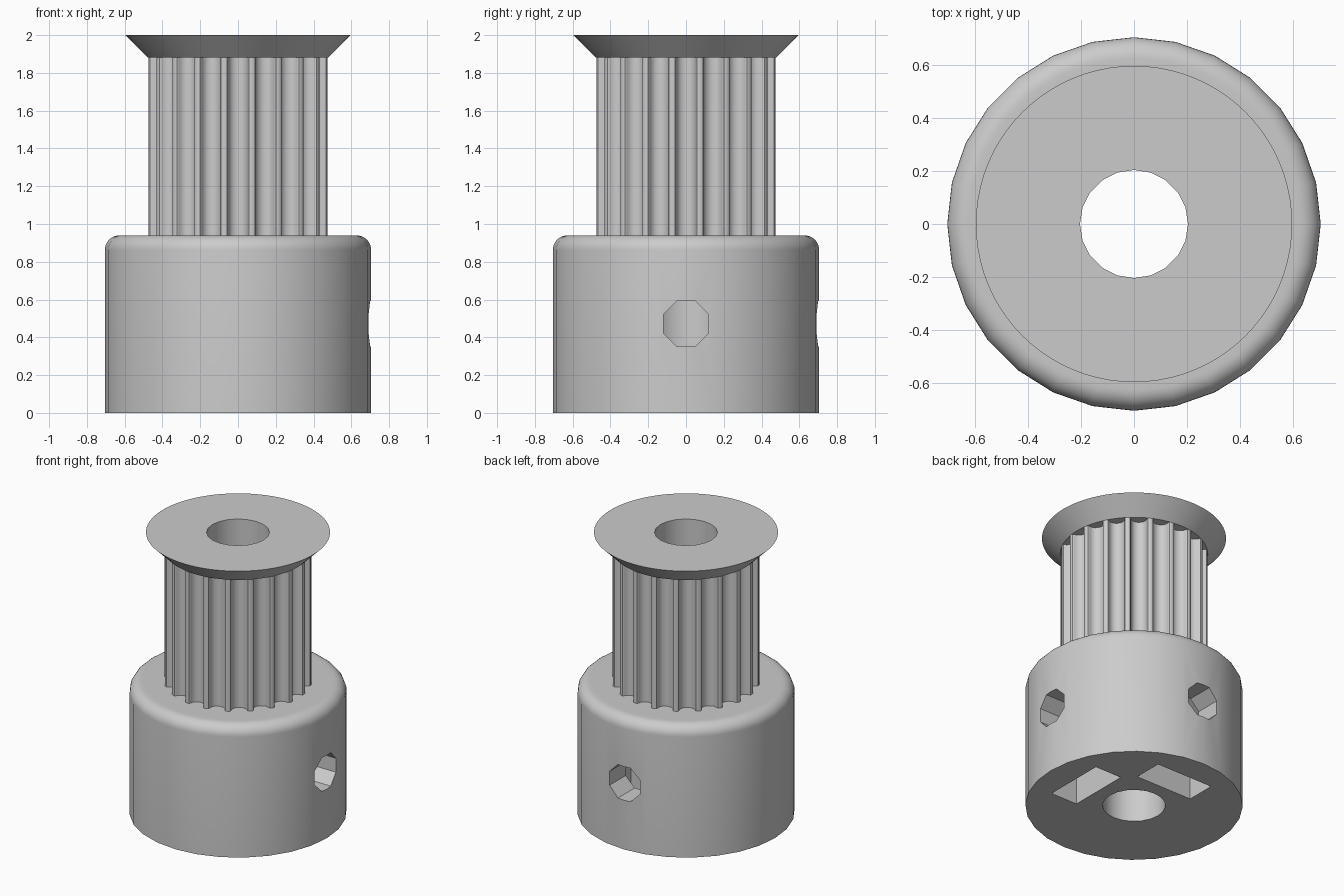
import bpy, bmesh
from math import sin, cos, pi, radians
from mathutils import Matrix

if "Cube" in bpy.data.objects:
    bpy.data.objects.remove(bpy.data.objects["Cube"], do_unlink=True)

GREY = (0.6, 0.6, 0.6, 1)
metal = bpy.data.materials.new("plain_grey")
metal.use_nodes = True
metal.diffuse_color = GREY
metal.node_tree.nodes["Principled BSDF"].inputs["Base Color"].default_value = GREY

HUB_TOP, DRUM_TOP, TOP = 0.94, 1.882, 2.0
HUB_R, DRUM_R, FLANGE_R, BORE_R = 0.705, 0.479, 0.597, 0.204
ROUND = 0.078
TEETH = 20
SCREW_Z = 0.472


def circle(r, n, offset=0.0):
    return [(r * cos(2 * pi * i / n + offset), r * sin(2 * pi * i / n + offset)) for i in range(n)]


def loft(name, sections, matrix=Matrix()):
    """Solid through a stack of (z, outline) sections with capped ends."""
    bm = bmesh.new()
    rings = [[bm.verts.new((x, y, z)) for x, y in pts] for z, pts in sections]
    n = len(rings[0])
    for low, high in zip(rings, rings[1:]):
        for i in range(n):
            j = (i + 1) % n
            bm.faces.new((low[i], low[j], high[j], high[i]))
    bm.faces.new(rings[0][::-1])
    bm.faces.new(rings[-1])
    bm.transform(matrix)
    bmesh.ops.recalc_face_normals(bm, faces=bm.faces)
    mesh = bpy.data.meshes.new(name)
    bm.to_mesh(mesh)
    bm.free()
    mesh.materials.append(metal)
    obj = bpy.data.objects.new(name, mesh)
    bpy.context.collection.objects.link(obj)
    return obj


def cut(obj, cutters):
    """Subtract each cutter, then smooth the rounded surfaces."""
    bpy.ops.object.select_all(action="DESELECT")
    bpy.context.view_layer.objects.active = obj
    obj.select_set(True)
    for cutter in cutters:
        mod = obj.modifiers.new("cut", "BOOLEAN")
        mod.operation = "DIFFERENCE"
        mod.solver = "EXACT"
        mod.object = cutter
        bpy.ops.object.modifier_apply(modifier=mod.name)
    bpy.ops.object.shade_smooth_by_angle(angle=radians(30))


# Hub with a rounded upper edge
hub_sections = [(0, circle(HUB_R, 28))]
for i in range(9):
    a = pi / 2 * i / 8
    hub_sections.append((HUB_TOP - ROUND + ROUND * sin(a),
                         circle(HUB_R - ROUND + ROUND * cos(a), 28)))
hub_sections.append((HUB_TOP, circle(0.6, 28)))
hub = loft("hub", hub_sections)

# Toothed drum: one rounded belt groove, mirrored and repeated around the axis
half_groove = [(0.0664, 0), (0.0576, 0.003), (0.0532, 0.010), (0.0514, 0.019), (0.0487, 0.027),
               (0.0448, 0.035), (0.040, 0.042), (0.032, 0.050), (0.022, 0.055), (0.011, 0.059)]
groove = ([(-w, d) for w, d in half_groove] + [(0, 0.06)] + half_groove[::-1])
groove_r = (DRUM_R ** 2 - half_groove[0][0] ** 2) ** 0.5
drum_outline = []
for t in range(TEETH):
    a = 2 * pi * t / TEETH
    for w, d in groove:
        r = groove_r - d
        drum_outline.append((r * cos(a) - w * sin(a), r * sin(a) + w * cos(a)))
    mid = a + pi / TEETH
    drum_outline.append((DRUM_R * cos(mid), DRUM_R * sin(mid)))
drum = loft("toothed_drum", [(HUB_TOP, drum_outline), (DRUM_TOP, drum_outline)])

# Flared belt flange
flange = loft("belt_flange", [(DRUM_TOP, circle(DRUM_R, 80)), (TOP, circle(FLANGE_R, 80))])

# Shaft bore cutter
bore_ring = circle(BORE_R, 20)
bore = loft("bore_cutter", [(-0.1, bore_ring), (TOP + 0.1, bore_ring)])

# Screw hole and nut slot cutters, on the left and back sides
radial = Matrix(((0, 0, 1, 0), (1, 0, 0, 0), (0, 1, 0, SCREW_Z), (0, 0, 0, 1)))
screw_ring = circle(0.13, 8, pi / 8)
nut_w, nut_point = 0.2235, 0.258
nut_ring = [(-nut_w, -0.6), (nut_w, -0.6), (nut_w, nut_point / 2),
            (0, nut_point), (-nut_w, nut_point / 2)]
side_cutters = []
for side, angle in (("left", 0), ("back", pi / 2)):
    place = Matrix.Rotation(angle, 4, "Z") @ radial
    side_cutters.append(loft(side + "_nut_cutter", [(0.3, nut_ring), (0.51, nut_ring)], place))
    side_cutters.append(loft(side + "_screw_cutter", [(0.05, screw_ring), (0.8, screw_ring)], place))

cut(hub, [bore] + side_cutters)
cut(drum, [bore])
cut(flange, [bore])

for cutter in [bore] + side_cutters:
    bpy.data.objects.remove(cutter, do_unlink=True)
